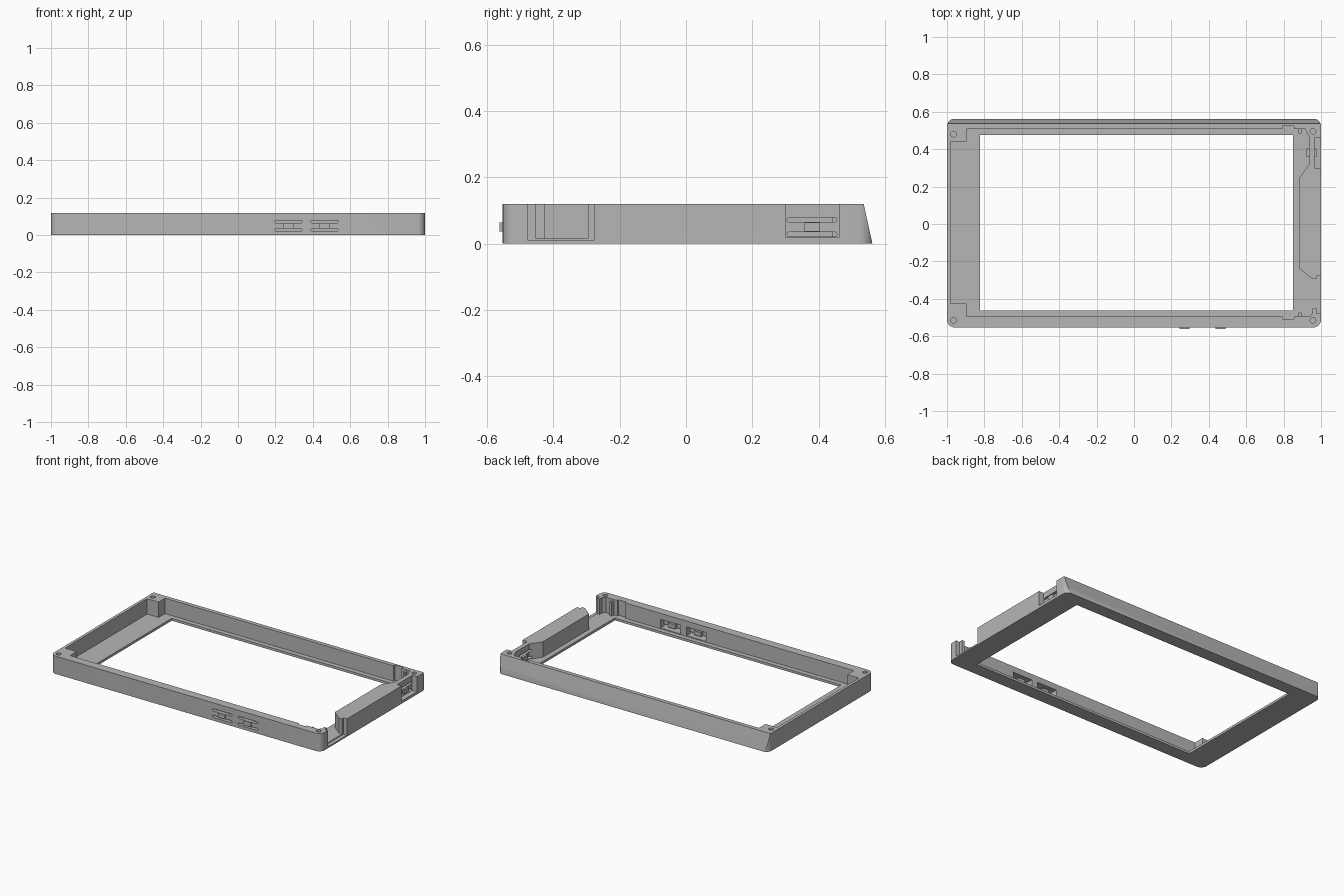
import bpy
import bmesh
from math import cos, sin, pi, radians
from mathutils import Vector

if "Cube" in bpy.data.objects:
    bpy.data.objects.remove(bpy.data.objects["Cube"], do_unlink=True)

HEIGHT = 0.119
FLOOR = 0.016
ABOVE = 0.2      # cutters run past the rim up to here

grey = bpy.data.materials.new("matte grey plastic")
grey.use_nodes = True
colour = (0.47, 0.47, 0.47, 1)
grey.diffuse_color = colour
grey.node_tree.nodes["Principled BSDF"].inputs["Base Color"].default_value = colour


def rounded(a0, a1, b0, b1, r, steps=6):
    """Outline of a rounded rectangle; r of half the height makes a capsule."""
    centres = [(a1 - r, b1 - r), (a0 + r, b1 - r), (a0 + r, b0 + r), (a1 - r, b0 + r)]
    pts = []
    for q, (ca, cb) in enumerate(centres):
        for i in range(steps + 1):
            t = (q + i / steps) * pi / 2
            p = (ca + r * cos(t), cb + r * sin(t))
            if not pts or (Vector(p) - Vector(pts[-1])).length > 1e-5:
                pts.append(p)
    if (Vector(pts[0]) - Vector(pts[-1])).length < 1e-5:
        pts.pop()
    return pts


def prism(name, outline, lo, hi, axis="z"):
    """Extrude an outline along an axis between lo and hi."""
    place = {"x": lambda a, b: (lo, a, b),
             "y": lambda a, b: (a, lo, b),
             "z": lambda a, b: (a, b, lo)}[axis]
    shift = Vector([(hi - lo) * (c == axis) for c in "xyz"])
    bm = bmesh.new()
    face = bm.faces.new([bm.verts.new(place(a, b)) for a, b in outline])
    grown = bmesh.ops.extrude_face_region(bm, geom=[face])["geom"]
    bmesh.ops.translate(bm, vec=shift,
                        verts=[v for v in grown if isinstance(v, bmesh.types.BMVert)])
    bmesh.ops.recalc_face_normals(bm, faces=bm.faces)
    mesh = bpy.data.meshes.new(name)
    bm.to_mesh(mesh)
    bm.free()
    mesh.materials.append(grey)
    obj = bpy.data.objects.new(name, mesh)
    bpy.context.collection.objects.link(obj)
    return obj


def box(name, x0, x1, y0, y1, z0, z1):
    return prism(name, [(x0, y0), (x1, y0), (x1, y1), (x0, y1)], z0, z1)


def cut(target, cutter):
    mod = target.modifiers.new("cut", "BOOLEAN")
    mod.operation = "DIFFERENCE"
    mod.solver = "EXACT"
    mod.object = cutter
    bpy.context.view_layer.objects.active = target
    bpy.ops.object.modifier_apply(modifier=mod.name)
    bpy.data.objects.remove(cutter, do_unlink=True)


# Outer body, with the back wall sliced to a slope
frame = prism("frame", rounded(-1, 1, -0.553, 0.563, 0.04), 0, HEIGHT)
bm = bmesh.new()
bm.from_mesh(frame.data)
sliced = bmesh.ops.bisect_plane(
    bm, geom=bm.verts[:] + bm.edges[:] + bm.faces[:], plane_co=(0, 0.562, 0),
    plane_no=(0, HEIGHT, 0.026), clear_outer=True)
rim = [e for e in sliced["geom_cut"] if isinstance(e, bmesh.types.BMEdge)]
bmesh.ops.holes_fill(bm, edges=rim)
bmesh.ops.recalc_face_normals(bm, faces=bm.faces)
bm.to_mesh(frame.data)
bm.free()

# Cavity: leaves corner blocks on one side, and a side block and post on the other
cavity = [(-0.98, -0.425), (-0.895, -0.425), (-0.895, -0.495), (0.94, -0.495),
          (0.955, -0.475), (0.955, -0.452), (0.975, -0.452), (0.975, -0.478),
          (1.1, -0.478), (1.1, -0.277), (0.975, -0.277), (0.975, -0.295),
          (0.955, -0.295), (0.885, -0.24), (0.885, 0.248), (0.936, 0.32),
          (0.936, 0.463), (0.915, 0.508), (-0.895, 0.508), (-0.895, 0.44),
          (-0.98, 0.44)]
cut(frame, prism("cavity_cutter", cavity, FLOOR, ABOVE))
cut(frame, box("window_cutter", -0.823, 0.85, -0.463, 0.476, -0.1, ABOVE))
cut(frame, box("ledge_cutter", 0.975, 1.1, -0.478, -0.277, 0.01, ABOVE))

# Shallow notches in the long walls
cut(frame, box("notch_cutter", 0.795, 0.855, -0.508, -0.48, FLOOR, ABOVE))
cut(frame, box("notch_cutter", 0.795, 0.855, 0.49, 0.523, FLOOR, ABOVE))

# Screw holes
for x, y in [(-0.965, 0.48), (-0.965, -0.515), (0.957, 0.495), (0.957, -0.515)]:
    r = 0.015
    cut(frame, prism("screw_cutter", rounded(x - r, x + r, y - r, y + r, r), 0.04, ABOVE))

# Side button recess, and the slots that free its flexible tab
cut(frame, box("recess_cutter", 0.965, 1.1, 0.3, 0.462, 0.018, ABOVE))
SLOTS = [(0.021, 0.035), (0.065, 0.079)]
for z0, z1 in SLOTS:
    cut(frame, prism("slot_cutter", rounded(0.305, 0.455, z0, z1, 0.0069), 0.9, 1.05, "x"))

# Front buttons: pocket behind each, two slots through the wall
for x in (0.27, 0.462):
    cut(frame, box("pocket_cutter", x - 0.073, x + 0.073, -0.53, -0.48, 0.021, 0.079))
    for z0, z1 in SLOTS:
        outline = rounded(x - 0.073, x + 0.073, z0, z1, 0.0069)
        cut(frame, prism("slot_cutter", outline, -0.6, -0.515, "y"))

# Button nubs, each passing through its tab
parts = [frame]
for i, x in enumerate((0.27, 0.462)):
    parts.append(box(f"front_button_{i + 1}", x - 0.026, x + 0.026, -0.562, -0.505, 0.036, 0.064))
parts.append(box("side_button", 0.922, 0.977, 0.357, 0.404, 0.036, 0.064))

# Small locating ribs on the long walls
parts.append(box("front_rib", 0.88, 0.895, -0.5, -0.472, 0.012, HEIGHT - 0.01))
parts.append(box("back_rib", 0.88, 0.895, 0.485, 0.513, 0.012, HEIGHT - 0.01))

# Smooth the round corners, keep the edges crisp
bpy.ops.object.select_all(action="DESELECT")
for obj in parts:
    obj.select_set(True)
bpy.context.view_layer.objects.active = frame
bpy.ops.object.shade_smooth_by_angle(angle=radians(25))
